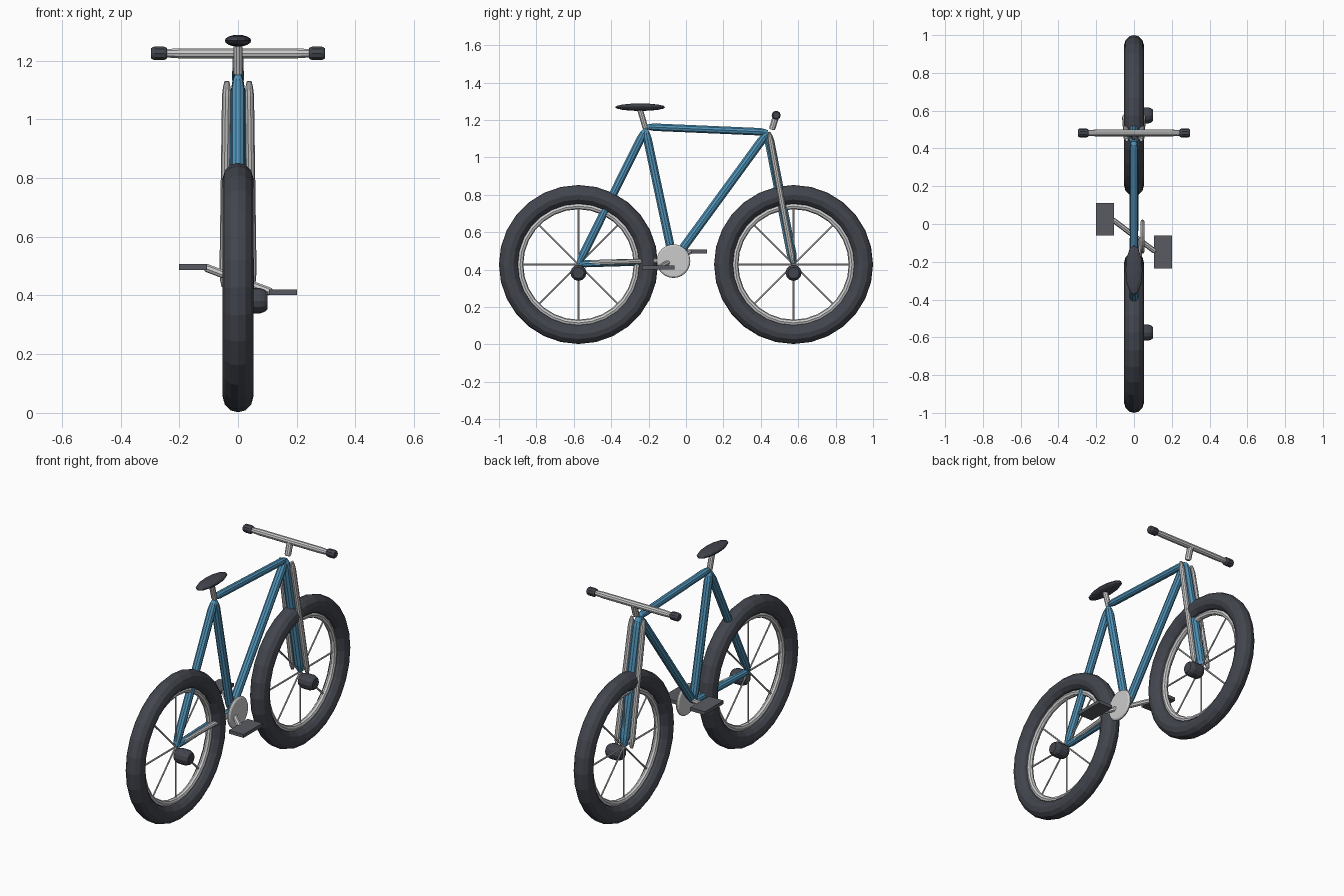
import bpy
from math import pi, sin, cos
from mathutils import Vector

if "Cube" in bpy.data.objects:
    bpy.data.objects.remove(bpy.data.objects["Cube"])


def material(name, rgb):
    m = bpy.data.materials.new(name)
    m.diffuse_color = (*rgb, 1)
    m.use_nodes = True
    m.node_tree.nodes["Principled BSDF"].inputs["Base Color"].default_value = m.diffuse_color
    return m


BLUE = material("blue_paint", (0.08, 0.29, 0.48))
DARK = material("dark_rubber", (0.055, 0.06, 0.075))
GREY = material("dark_grey", (0.1, 0.105, 0.12))
SILVER = material("silver", (0.75, 0.75, 0.73))


def tube(name, a, b, r, mat, sides=10, taper=0.07, tip=0.5):
    """Tube from a to b whose ends are rounded off over the taper fraction."""
    a, b = Vector(a), Vector(b)
    rot = (b - a).to_track_quat('Z', 'Y')
    rings = [(0, tip), (taper * .4, (1 + tip) / 2 + .1 * (1 - tip)), (taper, 1)]
    rings += [(1 - t, s) for t, s in reversed(rings)]
    verts, faces = [], []
    for t, s in rings:
        for i in range(sides):
            w = 2 * pi * i / sides
            verts.append(a.lerp(b, t) + rot @ Vector((cos(w), sin(w), 0)) * r * s)
    for k in range(len(rings) - 1):
        for i in range(sides):
            j = (i + 1) % sides
            faces.append((k * sides + i, k * sides + j, (k + 1) * sides + j, (k + 1) * sides + i))
    faces.append(tuple(reversed(range(sides))))
    faces.append(tuple(range(len(verts) - sides, len(verts))))
    me = bpy.data.meshes.new(name)
    me.from_pydata(verts, [], faces)
    me.materials.append(mat)
    ob = bpy.data.objects.new(name, me)
    bpy.context.collection.objects.link(ob)
    return ob


def finish(name, mat):
    ob = bpy.context.object
    ob.name = name
    ob.data.materials.append(mat)
    return ob


def ring(name, centre, major, minor, mat, major_n, minor_n):
    bpy.ops.mesh.primitive_torus_add(location=centre, rotation=(0, pi / 2, 0),
                                     major_radius=major, minor_radius=minor,
                                     major_segments=major_n, minor_segments=minor_n)
    return finish(name, mat)


# Wheels: tyre, rim, spokes and offset hub
AXLE_Z = 0.427
for side, y in (("rear", -0.575), ("front", 0.575)):
    c = Vector((0, y, AXLE_Z))
    ring(side + "_tyre", c, 0.373, 0.052, DARK, 28, 12)
    ring(side + "_rim", c, 0.312, 0.017, SILVER, 28, 8)
    for i in range(4):
        d = Vector((0, cos(i * pi / 4), sin(i * pi / 4))) * 0.315
        tube(f"{side}_spoke_{i + 1}", c - d, c + d, 0.005, SILVER, 6, 0.02)
    tube(side + "_hub", (0.005, y, 0.382), (0.1, y, 0.382), 0.043, DARK, 12, 0.25, 0.7)

# Frame
seat_top = (0, -0.217, 1.15)
head = (0, 0.437, 1.135)
bracket = (0, -0.067, 0.445)
rear_axle = (0, -0.575, 0.43)
front_axle = (0, 0.575, 0.43)
tube("top_tube", (0, -0.215, 1.163), head, 0.021, BLUE)
tube("seat_tube", seat_top, bracket, 0.024, BLUE)
tube("down_tube", bracket, head, 0.024, BLUE)
tube("seat_stay", seat_top, rear_axle, 0.023, BLUE)
tube("chain_stay", rear_axle, bracket, 0.02, BLUE)
tube("steering_tube", head, front_axle, 0.027, BLUE)
tube("chain_rod", (0.002, -0.56, 0.433), (0.035, -0.07, 0.45), 0.014, SILVER)

# Fork blades
for name, s in (("left", -1), ("right", 1)):
    tube(name + "_fork_blade", (s * 0.038, 0.445, 1.13), (s * 0.048, 0.573, 0.43), 0.016, SILVER)

# Chainring, cranks and pedals
tube("chainring", (0.034, -0.067, 0.445), (0.055, -0.067, 0.445), 0.09, SILVER, 24, 0.4, 0.9)
for name, px, py, pz in (("right", 0.153, -0.148, 0.411), ("left", -0.153, 0.025, 0.497)):
    s = 1 if px > 0 else -1
    tube(name + "_crank", (0, -0.063, 0.453), (s * 0.115, py, pz), 0.014, SILVER, 8)
    bpy.ops.mesh.primitive_cube_add(size=1, location=(px, py, pz))
    bpy.context.object.scale = (0.095, 0.173, 0.02)
    finish(name + "_pedal", GREY)

# Seat and post
tube("seat_post", (0, -0.215, 1.15), (0, -0.247, 1.26), 0.016, SILVER)
bpy.ops.mesh.primitive_uv_sphere_add(segments=12, ring_count=8, radius=1, location=(0, -0.245, 1.268))
bpy.context.object.scale = (0.045, 0.134, 0.02)
finish("seat", DARK)

# Handlebar, stem and grips
tube("stem", (0, 0.459, 1.148), (0, 0.484, 1.228), 0.018, SILVER, 10, 0.12, 0.7)
tube("handlebar", (-0.27, 0.482, 1.225), (0.27, 0.482, 1.225), 0.018, SILVER, 10, 0.13, 0.6)
for name, s in (("left", -1), ("right", 1)):
    tube(name + "_grip", (s * 0.242, 0.482, 1.225), (s * 0.296, 0.482, 1.225), 0.024, DARK, 10, 0.2, 0.75)
